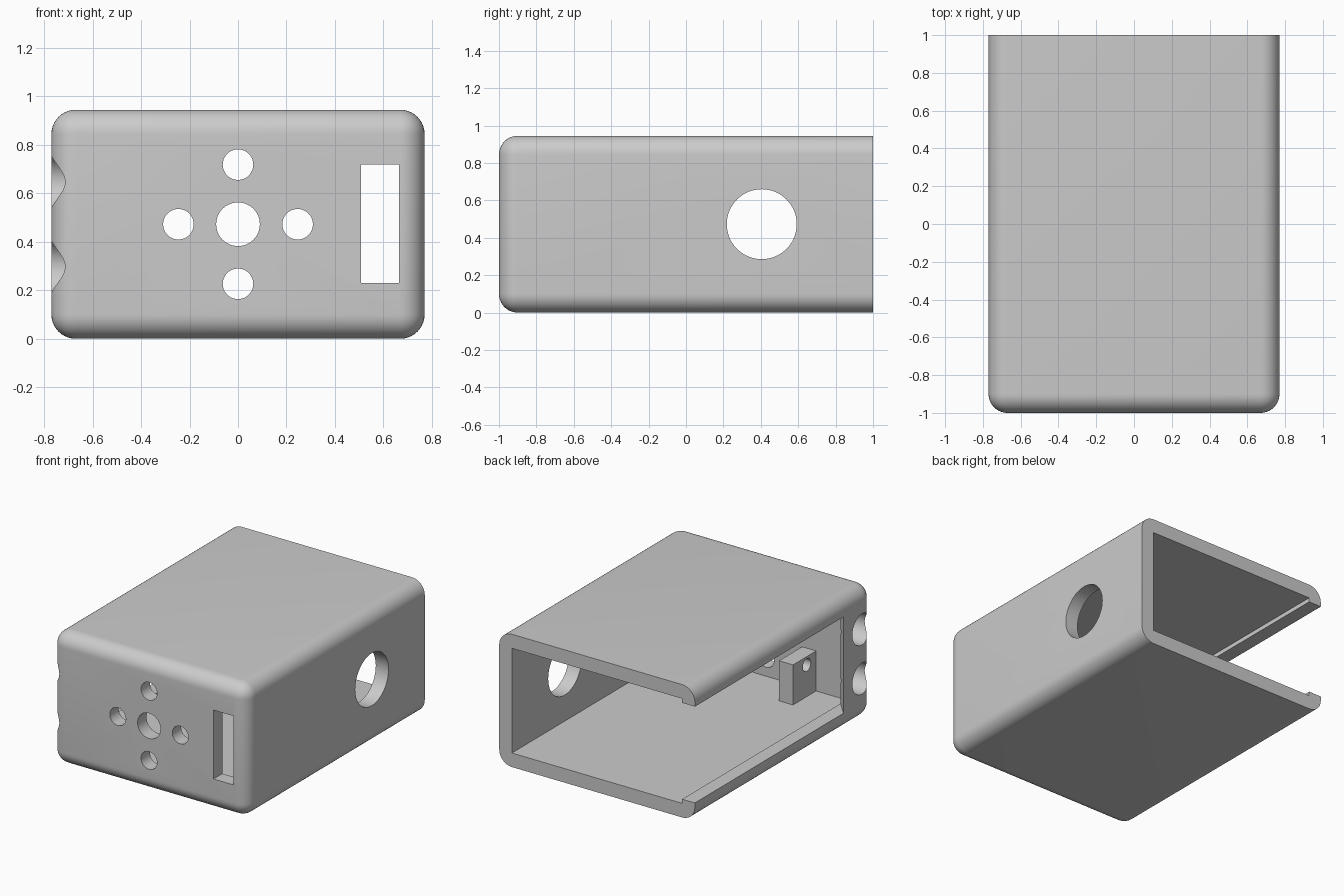
import bpy, bmesh, math
from mathutils import Matrix, Vector

if "Cube" in bpy.data.objects:
    bpy.data.objects.remove(bpy.data.objects["Cube"], do_unlink=True)

grey = bpy.data.materials.new("light_grey")
grey.use_nodes = True
colour = (0.6, 0.6, 0.6, 1)
grey.diffuse_color = colour
grey.node_tree.nodes["Principled BSDF"].inputs["Base Color"].default_value = colour

HALF_W, HEIGHT, WALL = 0.77, 0.945, 0.1
MID = HEIGHT / 2
IN_X, IN_Y, IN_TOP = HALF_W - WALL, -1 + WALL, HEIGHT - WALL


def finish(name, bm):
    bmesh.ops.recalc_face_normals(bm, faces=bm.faces)
    mesh = bpy.data.meshes.new(name)
    bm.to_mesh(mesh)
    bm.free()
    mesh.materials.append(grey)
    ob = bpy.data.objects.new(name, mesh)
    bpy.context.collection.objects.link(ob)
    return ob


def box(name, lo, hi, round_r=0):
    lo, hi = Vector(lo), Vector(hi)
    bm = bmesh.new()
    bmesh.ops.create_cube(bm, size=1)
    bmesh.ops.scale(bm, vec=hi - lo, verts=bm.verts)
    bmesh.ops.translate(bm, vec=(lo + hi) / 2, verts=bm.verts)
    if round_r:
        # Round every edge, leaving the back for trimming
        bmesh.ops.bevel(bm, geom=bm.edges[:], offset=round_r, segments=10,
                        profile=0.5, affect='EDGES', clamp_overlap=True)
    return finish(name, bm)


def rod(name, centre, radius, length, axis):
    turn = Matrix.Rotation(math.pi / 2, 4, 'Y' if axis == 'X' else 'X')
    bm = bmesh.new()
    bmesh.ops.create_cone(bm, cap_ends=True, segments=64, radius1=radius,
                          radius2=radius, depth=length,
                          matrix=Matrix.Translation(centre) @ turn)
    return finish(name, bm)


def prism(name, outline, z0, z1):
    bm = bmesh.new()
    face = bm.faces.new([bm.verts.new((x, y, z0)) for x, y in outline])
    top = bmesh.ops.extrude_face_region(bm, geom=[face])["geom"]
    bmesh.ops.translate(bm, vec=(0, 0, z1 - z0),
                        verts=[g for g in top if isinstance(g, bmesh.types.BMVert)])
    return finish(name, bm)


def cut(target, cutter):
    cutter.hide_render = True
    mod = target.modifiers.new("cut", 'BOOLEAN')
    mod.operation, mod.solver, mod.object = 'DIFFERENCE', 'EXACT', cutter
    bpy.context.view_layer.objects.active = target
    bpy.ops.object.modifier_apply(modifier=mod.name)
    bpy.data.objects.remove(cutter, do_unlink=True)


# Rounded shell, cut flat at the open back
case = box("case_shell", (-HALF_W, -1, 0), (HALF_W, 1.4, HEIGHT), WALL)
cut(case, box("back_trim", (-1, 1, -1), (1, 2, 2)))

# Square-cornered cavity
cut(case, box("cavity", (-IN_X, IN_Y, WALL), (IN_X, 1.2, IN_TOP)))

# Side opening for a sliding lid, with a slanted front end and small lips
cut(case, prism("lid_opening",
                [(-0.87, -0.56), (-0.6, -0.857), (-0.6, 1.2), (-0.87, 1.2)],
                0.13, HEIGHT - 0.13))

# Front holes: a large centre one with four around it
cut(case, rod("centre_hole", (0, -0.95, MID), 0.09, 0.3, 'Y'))
for i in range(4):
    a = i * math.pi / 2
    pos = (0.246 * math.cos(a), -0.95, MID + 0.246 * math.sin(a))
    cut(case, rod("small_hole", pos, 0.063, 0.3, 'Y'))

# Front slot
cut(case, box("slot", (0.507, -1.1, 0.23), (0.664, -0.8, 0.72)))

# Large round port in one side, two screw holes in the other
cut(case, rod("side_port", (0.72, 0.405, MID), 0.187, 0.3, 'X'))
for side in (-1, 1):
    cut(case, rod("screw_hole", (-0.75, -0.88, MID + side * 0.175), 0.11, 0.3, 'X'))

# Drilled block standing on the floor against the front wall
block = box("inner_block", (-0.394, IN_Y - 0.01, WALL - 0.01), (-0.284, -0.64, 0.385))
cut(block, rod("block_hole", (-0.34, -0.795, 0.325), 0.045, 0.3, 'X'))

# Smooth shading with crisp edges
for ob in (case, block):
    bpy.ops.object.select_all(action='DESELECT')
    ob.select_set(True)
    bpy.context.view_layer.objects.active = ob
    bpy.ops.object.shade_smooth_by_angle(angle=math.radians(30))
